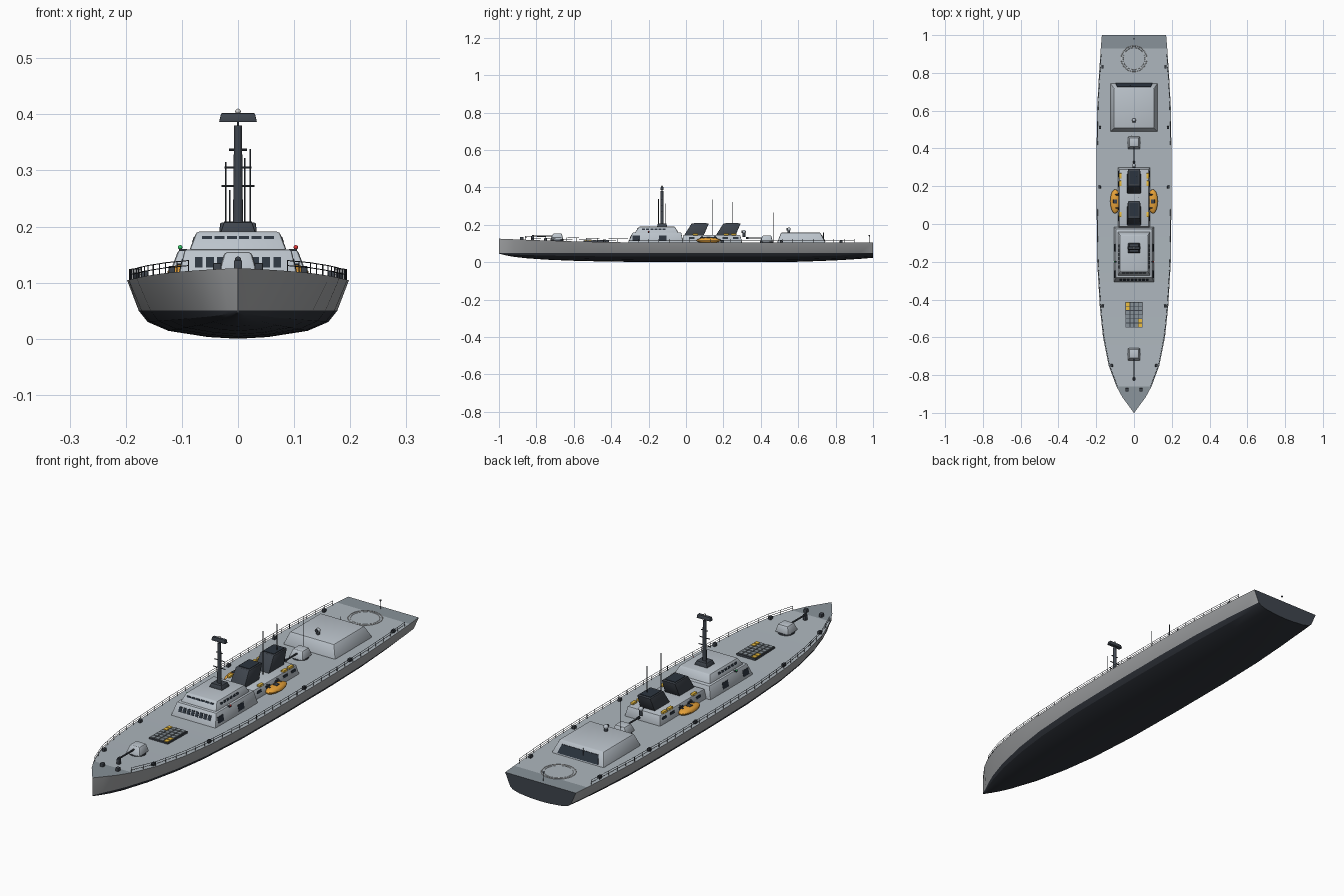
import bpy, bmesh, math
from mathutils import Vector

if "Cube" in bpy.data.objects:
    bpy.data.objects.remove(bpy.data.objects["Cube"])

COL = {"hull": (.40, .41, .42), "bottom": (.03, .035, .045), "deck": (.42, .47, .51),
       "dark_deck": (.25, .29, .32), "house": (.50, .55, .60), "dark": (.05, .06, .075),
       "glass": (.025, .035, .05), "orange": (.80, .36, .04), "yellow": (.85, .52, .05),
       "white": (.85, .87, .88), "red": (.8, .04, .04), "green": (.04, .6, .15)}
MATS = {}
for k, c in COL.items():
    MATS[k] = bpy.data.materials.new(k)
    MATS[k].diffuse_color = (*c, 1)


def finish(name, bm, *mats):
    bmesh.ops.recalc_face_normals(bm, faces=bm.faces[:])
    me = bpy.data.meshes.new(name)
    bm.to_mesh(me)
    bm.free()
    ob = bpy.data.objects.new(name, me)
    bpy.context.collection.objects.link(ob)
    for m in mats:
        me.materials.append(MATS[m])
    return ob


def prism(name, mat, hb, ht, yb, yt, z0, z1, x=0, bevel=0):
    """Tapered block: bottom/top half widths, bottom/top y ranges."""
    bm = bmesh.new()
    b, t = [[bm.verts.new((x + sx * h, y[i], z)) for sx, i in ((-1, 0), (1, 0), (1, 1), (-1, 1))]
            for h, y, z in ((hb, yb, z0), (ht, yt, z1))]
    bm.faces.new(b)
    bm.faces.new(t)
    for i in range(4):
        j = (i + 1) % 4
        bm.faces.new((b[i], b[j], t[j], t[i]))
    if bevel:
        bmesh.ops.bevel(bm, geom=bm.edges[:], offset=bevel, segments=2, profile=.5, affect='EDGES')
    return finish(name, bm, mat)


def box(name, mat, c, s, bevel=0):
    y = (c[1] - s[1] / 2, c[1] + s[1] / 2)
    return prism(name, mat, s[0] / 2, s[0] / 2, y, y, c[2] - s[2] / 2, c[2] + s[2] / 2, c[0], bevel)


def rods(name, mat, segs, r, n=8, r2=None):
    """Cylinders between point pairs, all in one object."""
    bm = bmesh.new()
    for a, b in segs:
        a, b = Vector(a), Vector(b)
        q = Vector((0, 0, 1)).rotation_difference(b - a).to_matrix().to_4x4()
        q.translation = (a + b) / 2
        bmesh.ops.create_cone(bm, cap_ends=True, segments=n, radius1=r,
                              radius2=r if r2 is None else r2, depth=(b - a).length, matrix=q)
    return finish(name, bm, mat)


def ball(name, mat, c, s):
    bm = bmesh.new()
    bmesh.ops.create_uvsphere(bm, u_segments=20, v_segments=12, radius=1)
    for v in bm.verts:
        v.co = Vector([c[i] + v.co[i] * s[i] for i in range(3)])
    return finish(name, bm, mat)


# Hull stations: y, deck half width, waterline half width, keel height
ST = [(-1, .001, .001, .046), (-.96, .03, .018, .036), (-.92, .06, .038, .029), (-.86, .093, .064, .022),
      (-.75, .134, .1, .014), (-.6, .164, .133, .008), (-.44, .181, .156, .004), (-.2, .195, .172, .001),
      (.1, .198, .177, 0), (.4, .198, .177, 0), (.62, .195, .173, .003), (.8, .185, .163, .01),
      (.93, .176, .153, .018), (1, .170, .146, .024)]


def deck_z(y):
    return .105 + .021 * max(0, (-y - .2) / .8) ** 1.6


def beam(y):
    for p, q in zip(ST, ST[1:]):
        if p[0] <= y <= q[0]:
            return p[1] + (q[1] - p[1]) * (y - p[0]) / (q[0] - p[0])


bm = bmesh.new()
rings = []
for y, b, w, k in ST:
    half = [(w * f, k + (.05 - k) * g) for f, g in ((.3, .06), (.7, .28), (.91, .6), (1, 1))] + [(b, deck_z(y))]
    sec = [(-x, z) for x, z in half[::-1]] + [(0, k)] + half
    rings.append([bm.verts.new((x, y, z)) for x, z in sec])
for n, (r, s) in enumerate(zip(rings, rings[1:])):
    for i in range(10):
        bm.faces.new((r[i], r[i + 1], s[i + 1], s[i])).material_index = 0 if i in (0, 9) else 1
    bm.faces.new((r[10], r[0], s[0], s[10])).material_index = 3 if n in (0, 1, 2, 12) else 2
bm.faces.new(rings[-1]).material_index = 4
bm.faces.new(rings[0]).material_index = 0
finish("hull", bm, "hull", "bottom", "deck", "dark_deck", "dark")

# Forward deckhouse and bridge
prism("forward_house", "house", .108, .095, (-.31, -.015), (-.285, -.025), .104, .159, bevel=.004)
prism("bridge", "house", .087, .074, (-.275, -.04), (-.25, -.06), .157, .191, bevel=.005)
for i in range(8):
    x = -.07 + i * .02
    prism("front_window", "glass", .007, .007, (-.302, -.29), (-.293, -.28), .127, .146, x)
for i in range(6):
    prism("bridge_window", "glass", .009, .009, (-.262, -.25), (-.2585, -.25), .178, .183, -.055 + i * .022)
    y = -.235 + i * .022
    prism("bridge_side_window", "glass", .082, .079, (y, y + .016), (y, y + .016), .172, .181)
for y in (-.265, -.125):
    prism("side_door", "glass", .1055, .1, (y - .02, y + .02), (y - .02, y + .02), .116, .142)
for s, c in ((-1, "green"), (1, "red")):
    ball("running_light", c, (s * .103, -.2, .163), (.004,) * 3)
    box("light_bracket", "dark", (s * .098, -.2, .158), (.014, .008, .004))

# Mast with yards and search radar
prism("mast_base", "dark", .032, .025, (-.155, -.1), (-.15, -.105), .188, .208, bevel=.003)
rods("mast", "dark", [((0, -.128, .2), (0, -.128, .38))], .009, 12, .007)
rods("mast_yards", "dark", [((-h, -.128, z), (h, -.128, z)) for h, z in ((.029, .272), (.024, .305), (.016, .337))]
     + [((0, -.128, .375), (0, -.128, .395))], .002)
prism("search_radar", "dark", .034, .030, (-.137, -.119), (-.135, -.121), .386, .402, bevel=.002)
ball("mast_light", "white", (0, -.128, .405), (.005,) * 3)

# Whip aerials
rods("whip_aerials", "dark", [((x, y, z0), (x, y, z1)) for x, y, z0, z1 in (
    (.022, -.147, .188, .338), (-.022, -.108, .188, .315), (.022, .14, .14, .335),
    (.012, .25, .14, .322), (-.015, .47, .104, .265), (-.02, .735, .104, .16))], .0016, 6)

# Mid deckhouse with raked funnels
prism("mid_house", "house", .086, .078, (-.02, .3), (-.015, .29), .104, .146, bevel=.003)
for y in (-.01, .16):
    prism("funnel", "dark", .036, .032, (y, y + .105), (y + .04, y + .132), .144, .207, bevel=.003)
    prism("funnel_mouth", "glass", .025, .025, (y + .052, y + .12), (y + .052, y + .12), .204, .209)
for y in (.03, .09, .15, .21, .265):
    prism("mid_window", "glass", .0835, .0815, (y - .015, y + .015), (y - .015, y + .015), .124, .135)
for s in (-1, 1):
    for y in (.05, .215, .255):
        box("life_raft", "yellow", (s * .073, y, .149), (.014, .028, .01), .002)
    # Lifeboats on cradles
    ball("lifeboat", "orange", (s * .1, .12, .117), (.026, .064, .015))
    box("lifeboat_cabin", "dark", (s * .1, .12, .13), (.02, .022, .008), .002)
    rods("lifeboat_davits", "dark", [((s * .075, y, .14), (s * .1, y, .126)) for y in (.085, .155)], .003)

# Gun turrets
for y, z, tip in ((-.69, deck_z(-.69), -.82), (.43, .104, .325)):
    rods("turret_ring", "dark", [((0, y, z - .002), (0, y, z + .006))], .034, 24)
    prism("turret", "house", .034, .024, (y - .036, y + .034), (y - .02, y + .026), z + .005, z + .04, bevel=.006)
    rods("gun_barrel", "dark", [((0, y - .02, z + .026), (0, tip, z + .026))], .0035, 10)
    rods("gun_muzzle", "dark", [((0, tip + .008, z + .026), (0, tip - .004, z + .026))], .006, 10)
box("bow_capstan", "dark", (0, -.82, .128), (.015, .015, .024), .002)

# Fire control directors
for y, z in ((.31, .144), (.55, .157)):
    rods("director_post", "dark", [((0, y, z - .01), (0, y, z + .012))], .007, 12)
    ball("director_head", "house", (0, y, z + .019), (.010, .010, .010))
    rods("director_dish", "dark", [((0, y - .008, z + .02), (0, y - .013, z + .02))], .007, 12)

# Hangar with door
prism("hangar", "house", .127, .106, (.487, .747), (.508, .718), .104, .159, bevel=.006)
prism("hangar_door", "glass", .098, .088, (.72, .7455), (.70, .7275), .111, .145)

# Missile cell grid
box("cell_base", "dark", (0, -.48, .111), (.09, .134, .012))
for i in range(4):
    for j in range(6):
        lit = (i == 0 and j > 3) or (i == 3 and j < 2)
        box("cell_hatch", "yellow" if lit else "dark_deck",
            (-.0325 + i * .0217, -.535 + j * .022, .118), (.018, .018, .004))

# Landing circle
for r in (.068, .058):
    bpy.ops.mesh.primitive_torus_add(location=(0, .875, .105), major_radius=r, minor_radius=.0018 if r > .06 else .001,
                                     major_segments=48, minor_segments=6)
    bpy.context.object.name = "landing_circle"
    bpy.context.object.data.materials.append(MATS["white"])

# Bollards, fairleads, railings on both sides
for s in (-1, 1):
    for y in (-.75, -.435, .195, .51, .83):
        x = s * (beam(y) - .016)
        box("bollard", "dark", (x, y, deck_z(y) + .006), (.012, .016, .014), .002)
    box("anchor_winch", "dark", (s * .037, -.878, .126), (.015, .018, .018), .002)
    ys = [-.86 + i * .055 for i in range(33)]
    P = lambda y, h: (s * (beam(y) - .005), y, deck_z(y) + h)
    rods("railing_posts", "dark", [(P(y, -.001), P(y, .019)) for y in ys], .0011, 5)
    rods("railing_bars", "dark", [(P(a, h), P(b, h)) for a, b in zip(ys, ys[1:]) for h in (.010, .019)], .0009, 5)

# Stern light
rods("stern_staff", "dark", [((0, .98, .104), (0, .98, .14))], .001, 5)
ball("stern_light", "dark", (0, .98, .142), (.004,) * 3)

# Smooth curved surfaces, keep hard edges
for o in bpy.context.scene.objects:
    o.select_set(True)
bpy.context.view_layer.objects.active = bpy.data.objects["hull"]
bpy.ops.object.shade_smooth_by_angle(angle=math.radians(25))

for m in bpy.data.materials:
    if m.users and not m.is_grease_pencil:
        m.use_nodes = True
        m.node_tree.nodes["Principled BSDF"].inputs["Base Color"].default_value = m.diffuse_color
